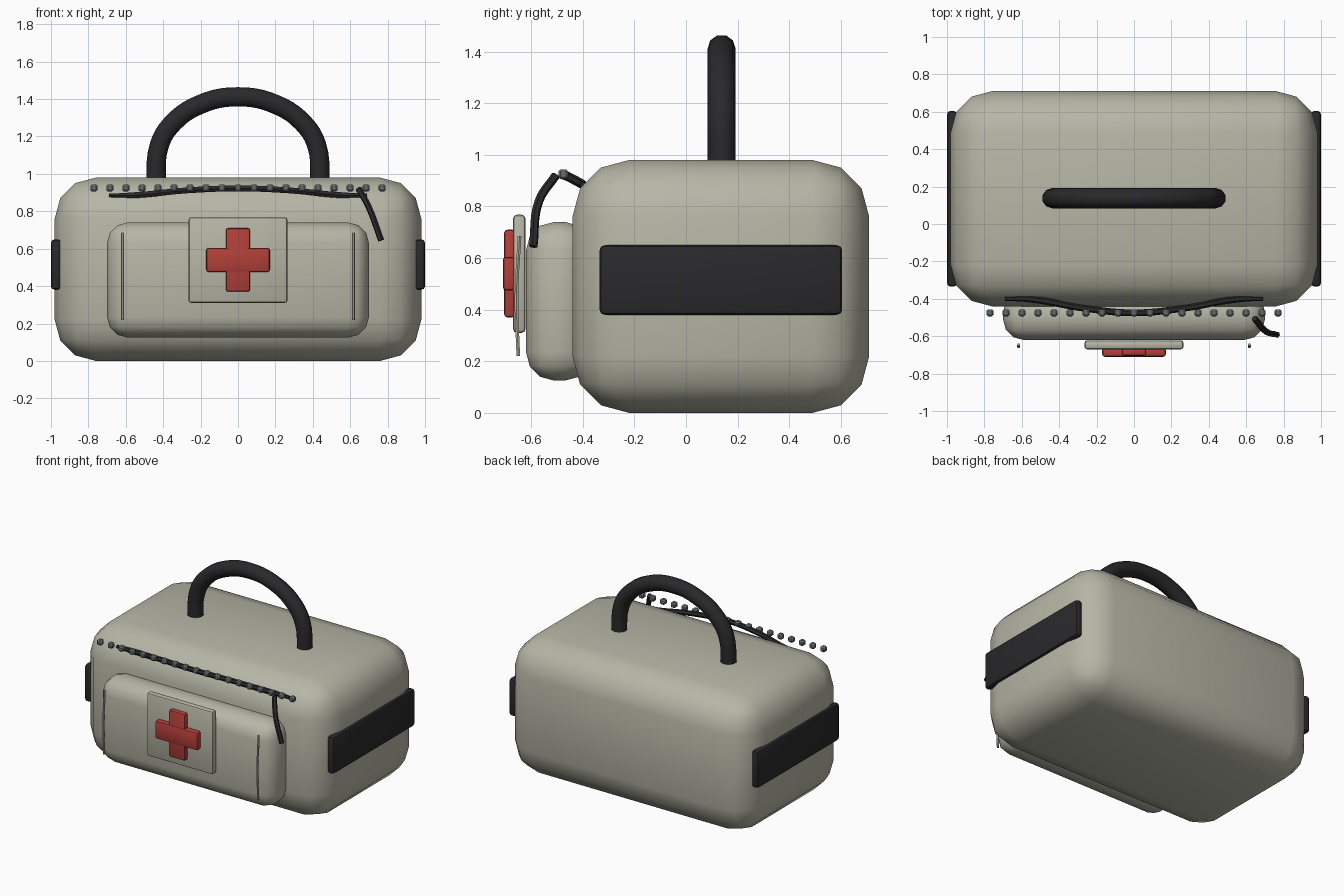
import bpy, bmesh, math

if "Cube" in bpy.data.objects:
    bpy.data.objects.remove(bpy.data.objects["Cube"])


def mat(name, r, g, b):
    m = bpy.data.materials.new(name)
    m.diffuse_color = (r, g, b, 1)
    m.use_nodes = True
    m.node_tree.nodes["Principled BSDF"].inputs["Base Color"].default_value = m.diffuse_color
    return m


CANVAS = mat("canvas beige", 0.47, 0.47, 0.385)
BLACK = mat("black webbing", 0.022, 0.022, 0.024)
RED = mat("cross red", 0.45, 0.05, 0.04)
METAL = mat("zip grey", 0.13, 0.15, 0.15)


def smooth(o, angle=40):
    bpy.ops.object.select_all(action='DESELECT')
    o.select_set(True)
    bpy.context.view_layer.objects.active = o
    bpy.ops.object.shade_smooth_by_angle(angle=math.radians(angle))


# Rounded box between two corners
def box(name, lo, hi, material, r, seg=3):
    me = bpy.data.meshes.new(name)
    bm = bmesh.new()
    bmesh.ops.create_cube(bm, size=1)
    for v in bm.verts:
        for i in range(3):
            v.co[i] = lo[i] if v.co[i] < 0 else hi[i]
    bmesh.ops.bevel(bm, geom=bm.edges[:], offset=r, segments=seg,
                    profile=0.5, affect='EDGES', clamp_overlap=True)
    bm.to_mesh(me)
    bm.free()
    o = bpy.data.objects.new(name, me)
    bpy.context.collection.objects.link(o)
    me.materials.append(material)
    smooth(o)
    return o


# Round tube through points, turned into a mesh
def tube(name, pts, radius, material, res=2, steps=6, taper=1.0):
    cu = bpy.data.curves.new(name, 'CURVE')
    cu.dimensions = '3D'
    cu.bevel_depth = radius
    cu.bevel_resolution = res
    cu.resolution_u = steps
    cu.use_fill_caps = True
    sp = cu.splines.new('BEZIER')
    sp.bezier_points.add(len(pts) - 1)
    for i, (bp, p) in enumerate(zip(sp.bezier_points, pts)):
        bp.co = p
        bp.handle_left_type = bp.handle_right_type = 'AUTO'
        bp.radius = taper if i in (0, len(pts) - 1) else 1
    cu.materials.append(material)
    o = bpy.data.objects.new(name, cu)
    bpy.context.collection.objects.link(o)
    bpy.ops.object.select_all(action='DESELECT')
    o.select_set(True)
    bpy.context.view_layer.objects.active = o
    bpy.ops.object.convert(target='MESH')
    o = bpy.context.view_layer.objects.active
    smooth(o, 50)
    return o


# Bag body and front pocket
box("bag_body", (-0.98, -0.44, 0), (0.98, 0.71, 0.98), CANVAS, 0.22)
box("front_pocket", (-0.70, -0.62, 0.125), (0.70, -0.36, 0.74), CANVAS, 0.11)

# Badge panel with raised cross
box("badge_panel", (-0.265, -0.67, 0.31), (0.265, -0.622, 0.768), CANVAS, 0.015, 2)
box("cross_vertical", (-0.065, -0.705, 0.37), (0.065, -0.66, 0.71), RED, 0.013, 2)
box("cross_horizontal", (-0.17, -0.71, 0.475), (0.17, -0.66, 0.605), RED, 0.013, 2)

# Side straps and pocket seams
for s, side in ((-1, "left"), (1, "right")):
    xs = sorted((s * 0.945, s * 1.0))
    box("side_strap_" + side, (xs[0], -0.335, 0.38), (xs[1], 0.605, 0.65), BLACK, 0.02, 2)
    x = s * 0.617
    tube("pocket_seam_" + side, [(x, -0.645, 0.685), (x, -0.657, 0.45),
                                 (x, -0.65, 0.22)], 0.008, CANVAS, 1)

# Carry handle
half = [(0.44, 0.93), (0.42, 1.155), (0.35, 1.27), (0.205, 1.37)]
arc = [(-x, z) for x, z in half] + [(0, 1.412)] + half[::-1]
tube("carry_handle", [(x, 0.138, z) for x, z in arc], 0.054, BLACK, 3, 5)

# Zip tape, teeth and pull cord
tube("zip_tape", [(-0.69, -0.40, 0.885), (-0.57, -0.40, 0.885), (-0.27, -0.45, 0.912),
                  (0, -0.475, 0.922), (0.27, -0.45, 0.912), (0.57, -0.40, 0.885),
                  (0.69, -0.40, 0.885)], 0.018, BLACK, 1, 5, 0.6)
for i in range(19):
    x = -0.77 + i * 1.54 / 18
    h = 0.019
    box("zip_tooth_%02d" % i, (x - h, -0.475 - h, 0.925 - h),
        (x + h, -0.475 + h, 0.925 + h), METAL, 0.008, 1)
tube("zip_pull", [(0.645, -0.505, 0.92), (0.70, -0.57, 0.82),
                  (0.765, -0.592, 0.645)], 0.017, BLACK, 1)
